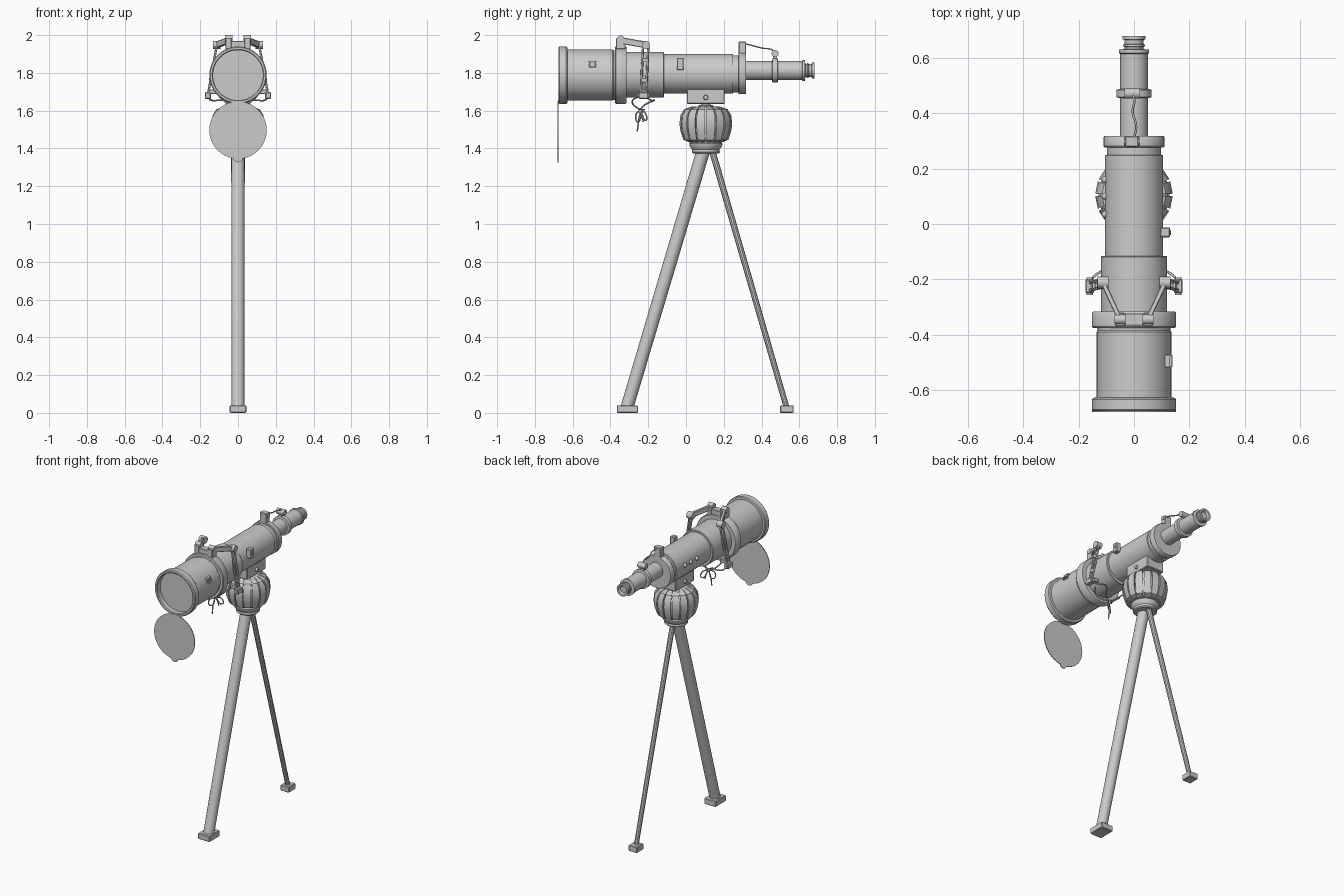
import bpy, bmesh, math
from mathutils import Vector, Matrix

def finish(name, bm, smooth=True):
    bmesh.ops.recalc_face_normals(bm, faces=bm.faces)
    me = bpy.data.meshes.new(name)
    bm.to_mesh(me)
    bm.free()
    ob = bpy.data.objects.new(name, me)
    bpy.context.collection.objects.link(ob)
    if smooth:
        bpy.ops.object.select_all(action='DESELECT')
        ob.select_set(True)
        bpy.context.view_layer.objects.active = ob
        bpy.ops.object.shade_smooth_by_angle(angle=math.radians(35))
    return ob

def lathe(name, profile, centre, axis='Z', n=40):
    """Spin (radius, distance along axis) points around the axis."""
    bm = bmesh.new()
    rings = []
    for r, d in profile:
        ring = []
        for i in range(n):
            a = 2 * math.pi * i / n
            u, v = r * math.cos(a), r * math.sin(a)
            ring.append(bm.verts.new(Vector(centre) + Vector((u, d, v) if axis == 'Y' else (u, v, d))))
        rings.append(ring)
    for a, b in zip(rings, rings[1:]):
        for i in range(n):
            bm.faces.new((a[i], a[(i + 1) % n], b[(i + 1) % n], b[i]))
    bm.faces.new(rings[0])
    bm.faces.new(rings[-1])
    return finish(name, bm)

def box(name, centre, size, bevel=0.0, rot=None):
    bm = bmesh.new()
    bmesh.ops.create_cube(bm, size=1)
    bmesh.ops.scale(bm, vec=size, verts=bm.verts)
    if bevel:
        bmesh.ops.bevel(bm, geom=bm.edges[:], offset=bevel, segments=1, affect='EDGES')
    bm.transform(Matrix.Translation(centre) @ (rot.to_matrix().to_4x4() if rot else Matrix()))
    return finish(name, bm, False)

def bar(name, p, q, w, h, bevel=0.003):
    p, q = Vector(p), Vector(q)
    d = q - p
    return box(name, (p + q) / 2, (w, h, d.length), bevel, d.to_track_quat('Z', 'Y'))

def rod(name, p, q, r1, r2=None, n=16):
    p, q = Vector(p), Vector(q)
    d = q - p
    bm = bmesh.new()
    bmesh.ops.create_cone(bm, cap_ends=True, segments=n, radius1=r1, radius2=r2 or r1, depth=d.length)
    bm.transform(Matrix.Translation((p + q) / 2) @ d.to_track_quat('Z', 'Y').to_matrix().to_4x4())
    return finish(name, bm)

def ball(name, c, r):
    bm = bmesh.new()
    bmesh.ops.create_uvsphere(bm, u_segments=16, v_segments=10, radius=r)
    bm.transform(Matrix.Translation(c))
    return finish(name, bm)

def wire(name, pts, r=0.004):
    cu = bpy.data.curves.new(name, 'CURVE')
    cu.dimensions = '3D'
    cu.bevel_depth, cu.bevel_resolution, cu.resolution_u = r, 1, 6
    cu.use_fill_caps = True
    sp = cu.splines.new('BEZIER')
    sp.bezier_points.add(len(pts) - 1)
    for b, p in zip(sp.bezier_points, pts):
        b.co = p
        b.handle_left_type = b.handle_right_type = 'AUTO'
    ob = bpy.data.objects.new(name, cu)
    bpy.context.collection.objects.link(ob)
    return ob

# Telescope barrel sections, front to back
lathe("objective_barrel", [(0.132, -0.64), (0.132, -0.672), (0.137, -0.676), (0.147, -0.676), (0.152, -0.67),
      (0.152, -0.634), (0.147, -0.628), (0.135, -0.627), (0.135, -0.39), (0.131, -0.385), (0.131, -0.36)],
      (0, 0, 1.788), 'Y', 48)
lathe("clamp_collar", [(0.12, -0.375), (0.148, -0.375), (0.152, -0.37), (0.152, -0.322), (0.148, -0.316), (0.11, -0.316)],
      (0, 0, 1.788), 'Y', 48)
lathe("middle_barrel", [(0.12, -0.33), (0.12, -0.12), (0.117, -0.116), (0.09, -0.116)], (0, 0, 1.79), 'Y', 48)
lathe("main_barrel", [(0.105, -0.13), (0.105, 0.248), (0.098, 0.25), (0.098, 0.29)], (0, 0, 1.795), 'Y')
lathe("rear_collar", [(0.09, 0.277), (0.107, 0.277), (0.11, 0.281), (0.11, 0.313), (0.107, 0.318), (0.03, 0.318)],
      (0, 0, 1.797), 'Y')
lathe("eyepiece_tube", [(0.05, 0.31), (0.05, 0.455), (0.064, 0.458), (0.064, 0.485), (0.05, 0.488), (0.05, 0.615),
      (0.055, 0.617), (0.055, 0.63), (0.034, 0.632), (0.034, 0.64), (0.040, 0.642), (0.040, 0.648), (0.034, 0.65),
      (0.034, 0.665), (0.042, 0.667), (0.042, 0.68), (0.03, 0.68), (0.022, 0.668)], (0, 0, 1.812), 'Y', 32)

# Open lens cap hanging under the front, with hinge and finger tab
rod("lens_cap", (0, -0.679, 1.497), (0, -0.674, 1.497), 0.152, n=40)
box("cap_hinge", (0, -0.674, 1.645), (0.03, 0.008, 0.016))
rod("cap_tab", (0, -0.679, 1.352), (0, -0.674, 1.352), 0.026, n=12)

# Mount block, neck, ribbed ball and socket
MY = 0.105
box("mount_block", (0, MY, 1.68), (0.13, 0.2, 0.088), 0.004)
for s in (-1, 1):
    rod("block_knob", (s * 0.06, MY, 1.67), (s * 0.078, MY, 1.67), 0.014, 0.011, 12)
lathe("mount_neck", [(0.028, 1.60), (0.028, 1.622), (0.04, 1.622), (0.04, 1.628), (0.025, 1.63), (0.025, 1.645)],
      (0, MY, 0), 'Z', 24)
lathe("ball_core", [(0.05, 1.43), (0.095, 1.435), (0.117, 1.46), (0.127, 1.50), (0.129, 1.53), (0.123, 1.58),
      (0.1, 1.61), (0.06, 1.623)], (0, MY, 0), 'Z', 32)
rib_profile = [(0.085, 1.432), (0.119, 1.446), (0.134, 1.49), (0.14, 1.53), (0.135, 1.575), (0.115, 1.607), (0.075, 1.622)]
bm = bmesh.new()
RIBS = 16
for k in range(RIBS):
    a0 = 2 * math.pi * (k + 0.5) / RIBS
    rows = []
    for r, z in rib_profile:
        half = 0.165 if r > 0.09 else 0.12
        row = []
        for off, rr in ((-half, r - 0.02), (-half, r), (half, r), (half, r - 0.02)):
            row.append(bm.verts.new((rr * math.cos(a0 + off), MY + rr * math.sin(a0 + off), z)))
        rows.append(row)
    for a, b in zip(rows, rows[1:]):
        for i in range(4):
            bm.faces.new((a[i], a[(i + 1) % 4], b[(i + 1) % 4], b[i]))
    bm.faces.new(rows[0])
    bm.faces.new(rows[-1])
finish("ball_ribs", bm)
lathe("ball_socket", [(0.06, 1.44), (0.078, 1.435), (0.088, 1.425), (0.086, 1.412), (0.073, 1.395), (0.074, 1.38),
      (0.068, 1.374), (0.03, 1.374)], (0, MY, 0), 'Z', 32)

# Legs and feet
rod("front_leg", (0, -0.312, 0.03), (0, 0.095, 1.40), 0.034, 0.036, 16)
rod("rear_leg", (0, 0.532, 0.03), (0, 0.135, 1.40), 0.015, 0.017, 10)
box("front_foot", (0, -0.31, 0.02), (0.088, 0.112, 0.04), 0.004)
box("rear_foot", (0, 0.534, 0.02), (0.064, 0.072, 0.04), 0.004)

# Folding linkage arms on both sides of the collar
box("arm_bridge", (0, -0.345, 1.952), (0.08, 0.045, 0.035), 0.003)
for s in (-1, 1):
    hinge = Vector((s * 0.05, -0.345, 1.972))
    elbow = Vector((s * 0.112, -0.212, 1.948))
    wrist = Vector((s * 0.16, -0.225, 1.68))
    box("arm_hinge_block", (s * 0.05, -0.345, 1.955), (0.034, 0.052, 0.06), 0.004)
    rod("hinge_pin", hinge + Vector((-0.02, 0, 0.01)), hinge + Vector((0.02, 0, 0.01)), 0.018, n=12)
    bar("upper_arm", hinge, elbow, 0.018, 0.034)
    rod("elbow_joint", elbow - Vector((0.02, 0, 0)), elbow + Vector((0.02, 0, 0)), 0.022, n=12)
    for dy in (-0.015, 0.013):
        bar("lower_arm", elbow + Vector((0, dy, 0)), wrist + Vector((0, dy, 0)), 0.011, 0.011, 0.002)
    for t in (0.3, 0.7):
        box("arm_crosspiece", elbow.lerp(wrist, t), (0.014, 0.034, 0.022), 0.002)
    box("wrist_block", wrist, (0.032, 0.05, 0.036), 0.004)
    box("wrist_mount", (s * 0.13, -0.225, 1.70), (0.05, 0.025, 0.025), 0.003)
    rod("wrist_pin", wrist - Vector((0, 0.032, 0)), wrist + Vector((0, 0.032, 0)), 0.012, n=12)
    # Loose cord from the wrist to beneath the barrel
    wire("side_cord", [wrist, (s * 0.14, -0.185, 1.655), (s * 0.08, -0.17, 1.655), (s * 0.04, -0.22, 1.63),
                       (0, -0.245, 1.60)], 0.0045)
    wire("cord_loop", [(s * 0.1, -0.25, 1.675), (s * 0.07, -0.285, 1.65), (s * 0.03, -0.25, 1.61), (0, -0.22, 1.605)])

# Knotted cord ends
ball("cord_knot", (0, -0.24, 1.598), 0.013)
wire("cord_bow_left", [(0, -0.24, 1.6), (-0.03, -0.265, 1.58), (-0.025, -0.255, 1.54), (0, -0.24, 1.6)])
wire("cord_bow_right", [(0, -0.24, 1.6), (0.03, -0.215, 1.585), (0.03, -0.21, 1.55), (0, -0.24, 1.6)])
wire("cord_tail_long", [(0, -0.24, 1.6), (-0.01, -0.25, 1.55), (-0.012, -0.258, 1.49)])
wire("cord_tail_short", [(0, -0.24, 1.6), (0.012, -0.235, 1.57), (0.015, -0.225, 1.54)])

# Rear sight bracket, its cord and end knob
box("sight_post", (-0.008, 0.298, 1.93), (0.05, 0.04, 0.07), 0.004)
rod("sight_pin", (-0.036, 0.298, 1.95), (0.022, 0.298, 1.95), 0.014, n=12)
wire("sight_cord", [(0.0, 0.312, 1.955), (0.008, 0.35, 1.945), (-0.005, 0.41, 1.93), (0.002, 0.45, 1.925), (-0.01, 0.472, 1.905)])
rod("sight_knob", (-0.035, 0.472, 1.902), (0.022, 0.472, 1.902), 0.019, n=16)
box("sight_knob_stand", (-0.008, 0.472, 1.882), (0.026, 0.022, 0.03), 0.002)

# Small fittings on the barrel sides
box("side_switch", (0.112, -0.03, 1.847), (0.036, 0.036, 0.064), 0.004)
rod("switch_button", (0.128, -0.03, 1.855), (0.134, -0.03, 1.855), 0.009, n=12)
box("front_latch_base", (0.123, -0.495, 1.845), (0.014, 0.032, 0.03), 0.002)
for dz in (-0.014, 0, 0.014):
    box("front_latch_bar", (0.126 - dz * 0.3, -0.495, 1.845 + dz), (0.018, 0.042, 0.006))
for y in (0.035, 0.1, 0.16):
    ball("side_knob", (-0.104, y, 1.81), 0.013)
